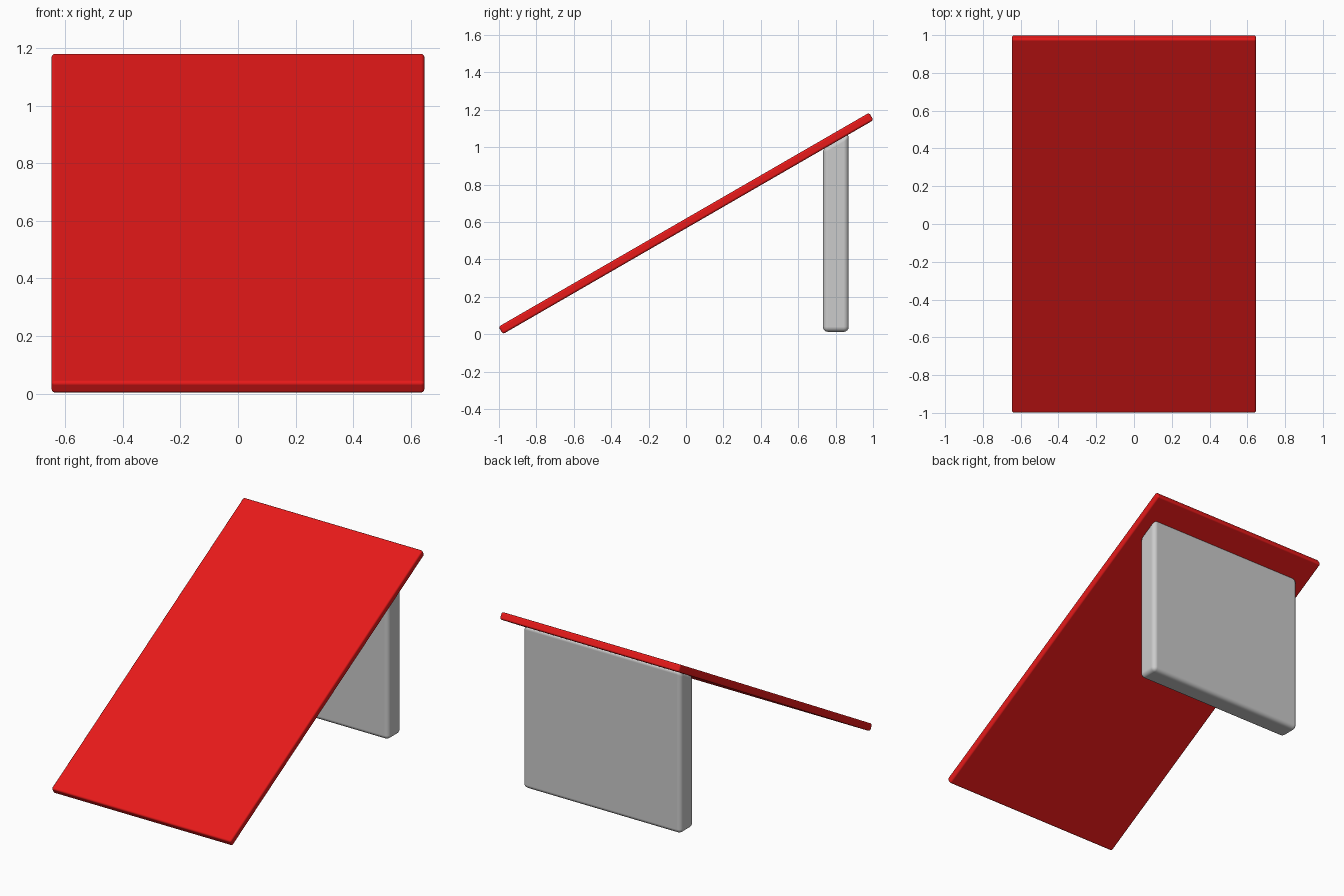
import bpy, bmesh, math

if "Cube" in bpy.data.objects:
    bpy.data.objects.remove(bpy.data.objects["Cube"])

ANGLE = math.radians(30)


def extruded_part(name, profile, half_width, bevel, segments):
    """Extrude a closed (y, z) profile across x and round its edges."""
    bm = bmesh.new()
    left = bm.faces.new([bm.verts.new((-half_width, y, z)) for y, z in profile])
    result = bmesh.ops.extrude_face_region(bm, geom=[left])
    for v in result["geom"]:
        if isinstance(v, bmesh.types.BMVert):
            v.co.x = half_width
    bmesh.ops.recalc_face_normals(bm, faces=bm.faces)
    mesh = bpy.data.meshes.new(name)
    bm.to_mesh(mesh)
    bm.free()
    obj = bpy.data.objects.new(name, mesh)
    bpy.context.collection.objects.link(obj)
    mod = obj.modifiers.new("rounded_edges", "BEVEL")
    mod.width = bevel
    mod.segments = segments
    mod.limit_method = "NONE"
    mod.harden_normals = True
    mesh.shade_smooth()
    return obj


# Sloping ramp board
length, thickness = 2.288, 0.046
l, t = length / 2, thickness / 2
board = extruded_part("ramp_board", [(-l, -t), (l, -t), (l, t), (-l, t)],
                      0.647, 0.012, 3)
board.rotation_euler.x = ANGLE
board.location.z = 0.592
red = bpy.data.materials.new("red")
red.diffuse_color = (0.8, 0.01, 0.01, 1)
red.use_nodes = True
red.node_tree.nodes["Principled BSDF"].inputs["Base Color"].default_value = red.diffuse_color
board.data.materials.append(red)

# Upright support with its top cut to the slope of the board
y0, y1, top = 0.732, 0.87, 1.076
extruded_part("support_block",
              [(y0, 0.012), (y1, 0.012), (y1, top),
               (y0, top - (y1 - y0) * math.tan(ANGLE))],
              0.57, 0.028, 4)
